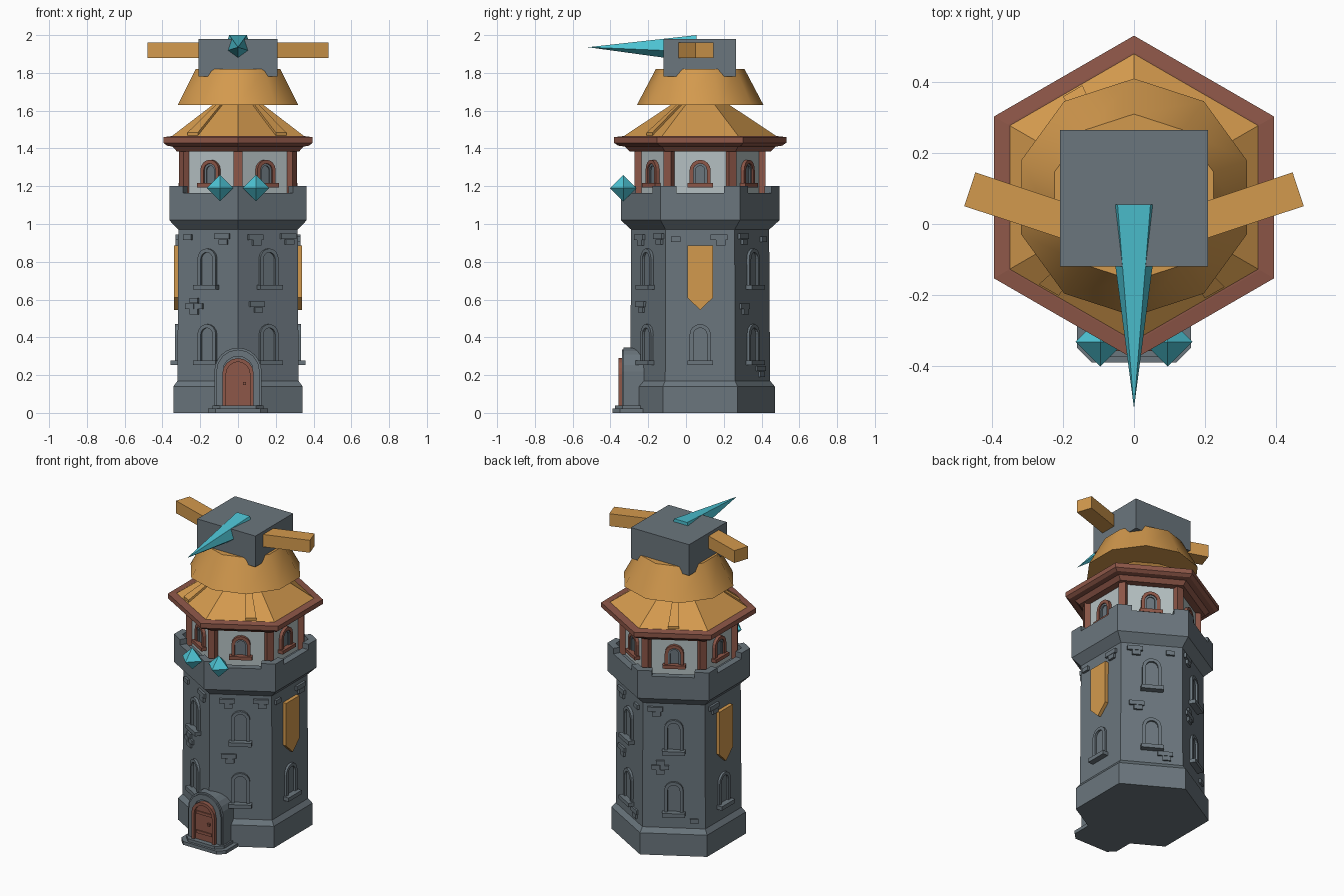
import bpy, bmesh, math
from mathutils import Matrix, Vector

if "Cube" in bpy.data.objects:
    bpy.data.objects.remove(bpy.data.objects["Cube"])

CY = 0.075  # tower axis offset
FACES = range(0, 360, 60)


def material(name, rgb):
    m = bpy.data.materials.new(name)
    m.use_nodes = True
    m.diffuse_color = (*rgb, 1)
    m.node_tree.nodes["Principled BSDF"].inputs["Base Color"].default_value = (*rgb, 1)
    return m


STONE = material("slate stone", (0.145, 0.18, 0.205))
WOOD = material("red brown wood", (0.27, 0.095, 0.065))
STRAW = material("golden straw", (0.65, 0.32, 0.075))
PLASTER = material("pale plaster", (0.46, 0.53, 0.54))
CRYSTAL = material("cyan crystal", (0.075, 0.55, 0.66))


def finish(name, bm, mat):
    bmesh.ops.recalc_face_normals(bm, faces=bm.faces)
    me = bpy.data.meshes.new(name)
    bm.to_mesh(me)
    bm.free()
    me.materials.append(mat)
    ob = bpy.data.objects.new(name, me)
    bpy.context.collection.objects.link(ob)
    return ob


def side(angle, depth=0.0):
    """Frame on a wall: x along the wall, y up, z outward."""
    a = math.radians(angle)
    n = Vector((math.cos(a), math.sin(a), 0))
    u = Vector((-n.y, n.x, 0))
    m = Matrix((u, Vector((0, 0, 1)), n)).transposed().to_4x4()
    m.translation = Vector((0, CY, 0)) + n * depth
    return m


def prism(bm, pts, d0, d1, m=Matrix()):
    lo = [bm.verts.new(m @ Vector((x, y, d0))) for x, y in pts]
    hi = [bm.verts.new(m @ Vector((x, y, d1))) for x, y in pts]
    bm.faces.new(lo[::-1])
    bm.faces.new(hi)
    for i in range(len(pts)):
        j = (i + 1) % len(pts)
        bm.faces.new((lo[i], lo[j], hi[j], hi[i]))


def rect(x, y, w, h):
    return [(x - w/2, y - h/2), (x + w/2, y - h/2), (x + w/2, y + h/2), (x - w/2, y + h/2)]


def arch(half, z0, z1, steps=8):
    arc = [(half * math.cos(math.pi * i / steps), z1 - half + half * math.sin(math.pi * i / steps))
           for i in range(steps + 1)]
    return [(half, z0)] + arc + [(-half, z0)]


def arch_frame(bm, half, z0, z1, band, depth, m):
    outer, inner = arch(half, z0, z1), arch(half - band, z0, z1 - band)
    for i in range(len(outer) - 1):
        prism(bm, [outer[i], outer[i + 1], inner[i + 1], inner[i]], -0.01, depth, m)


def lathe(name, rings, mat, sides=6):
    bm = bmesh.new()
    rows = []
    for r, z in rings:
        rows.append([bm.verts.new((r * math.cos(math.pi/2 + math.tau * i / sides),
                                   CY + r * math.sin(math.pi/2 + math.tau * i / sides), z))
                     for i in range(sides)])
    for a, b in zip(rows, rows[1:]):
        for i in range(sides):
            j = (i + 1) % sides
            bm.faces.new((a[i], a[j], b[j], b[i]))
    bm.faces.new(rows[0][::-1])
    bm.faces.new(rows[-1])
    return finish(name, bm, mat)


# Tower shaft with flared foot and gallery
lathe("tower_body", [(0.395, 0), (0.395, 0.14), (0.37, 0.17), (0.365, 0.97), (0.42, 1.02),
                     (0.42, 1.165), (0.37, 1.165), (0.37, 1.14)], STONE)

# Corner merlons
bm = bmesh.new()
for v in range(30, 390, 60):
    out = lambda r, a: Vector((r * math.cos(math.radians(a)), r * math.sin(math.radians(a))))
    o, i = out(0.42, v), out(0.37, v)
    e1, e2 = out(1, v + 120), out(1, v - 120)
    pts = [o + e1 * 0.085, o, o + e2 * 0.085, i + e2 * 0.06, i, i + e1 * 0.06]
    prism(bm, [(p.x, p.y + CY) for p in pts], 1.16, 1.2)
finish("parapet_merlons", bm, STONE)

# Upper room, corner posts and eaves
lathe("upper_room", [(0.325, 1.13), (0.325, 1.42)], PLASTER)
bm = bmesh.new()
for v in range(30, 390, 60):
    prism(bm, rect(0, 1.265, 0.046, 0.27), -0.025, 0.022, side(v, 0.325))
finish("corner_posts", bm, WOOD)
lathe("eaves", [(0.35, 1.385), (0.375, 1.385), (0.40, 1.41), (0.435, 1.415), (0.456, 1.43),
                (0.456, 1.46), (0.41, 1.465)], WOOD)

# Roof with a few raised planks
lathe("roof", [(0.412, 1.46), (0.02, 1.72)], STRAW)
bm = bmesh.new()
for angle, u in ((240, -0.08), (300, 0.065), (120, 0)):
    m = side(angle)
    verts = [m @ Vector(((u + s * 0.033) * f, 1.73 - 0.27 * f + h, 0.357 * f))
             for f in (0.97, 0.35) for s in (-1, 1) for h in (-0.01, 0.016)]
    bmesh.ops.convex_hull(bm, input=[bm.verts.new(p) for p in verts])
finish("roof_planks", bm, STRAW)

# Round hat tier
hat = lathe("hat_tier", [(0.335, 1.63), (0.235, 1.82)], STRAW, 10)
bpy.context.view_layer.objects.active = hat
hat.select_set(True)
bpy.ops.object.shade_smooth_by_angle(angle=math.radians(40))
hat.select_set(False)

# Head block and side arms
bm = bmesh.new()
prism(bm, rect(0, 0.073, 0.416, 0.385), 1.78, 1.98)
finish("head_block", bm, STONE)
for name, s in (("left_arm", 1), ("right_arm", -1)):
    bm = bmesh.new()
    m = Matrix.Translation((s * 0.463, 0.098, 0)) @ Matrix.Rotation(s * math.radians(18.4), 4, 'Z')
    prism(bm, rect(-s * 0.19, 0, 0.38, 0.1), 1.88, 1.96, m)
    finish(name, bm, STRAW)

# Beak: five-sided spike
bm = bmesh.new()
base = [bm.verts.new((0.079 * math.sin(math.tau * i / 5), 0.055,
                      1.936 - 0.079 * math.cos(math.tau * i / 5))) for i in range(5)]
tip = bm.verts.new((0, -0.52, 1.936))
bm.faces.new(base)
for i in range(5):
    bm.faces.new((base[i], base[(i + 1) % 5], tip))
finish("beak", bm, CRYSTAL)

# Eyes: octahedra
for name, s in (("left_eye", 1), ("right_eye", -1)):
    bm = bmesh.new()
    verts = [bm.verts.new((s * 0.095 + x, -0.332 + y, 1.19 + z))
             for k in (-0.07, 0.07) for x, y, z in ((k, 0, 0), (0, k, 0), (0, 0, k))]
    bmesh.ops.convex_hull(bm, input=verts)
    finish(name, bm, CRYSTAL)

# Wall windows in the shaft and the upper room
stone_w, wood_w, panes = bmesh.new(), bmesh.new(), bmesh.new()
for a in FACES:
    m = side(a, 0.317)
    for z in ((0.27,) if a in (0, 180) else (0.27, 0.67)):
        arch_frame(stone_w, 0.056, z, z + 0.2, 0.02, 0.016, m)
        prism(stone_w, rect(0, z - 0.005, 0.135, 0.025), -0.01, 0.04, m)
        prism(stone_w, arch(0.036, z, z + 0.18), -0.01, 0.003, m)
    m = side(a, 0.2815)
    arch_frame(wood_w, 0.056, 1.2, 1.34, 0.02, 0.02, m)
    prism(wood_w, rect(0, 1.205, 0.135, 0.022), -0.01, 0.034, m)
    arch_frame(panes, 0.036, 1.2, 1.32, 0.012, 0.012, m)
    prism(panes, arch(0.025, 1.2, 1.31), -0.01, 0.004, m)
finish("shaft_windows", stone_w, STONE)
finish("room_window_frames", wood_w, WOOD)
finish("room_window_panes", panes, STONE)

# Hanging banners
bm = bmesh.new()
for a in (0, 180):
    prism(bm, [(-0.068, 0.61), (0, 0.545), (0.068, 0.61), (0.068, 0.885), (-0.068, 0.885)],
          -0.005, 0.024, side(a, 0.316))
finish("banners", bm, STRAW)

# Loose raised bricks
CROSS = ((0, 0.03), (-0.027, 0), (0.027, 0), (0, -0.03))
PAIR = ((-0.02, 0.015), (0.02, 0.015), (0.008, -0.015))
ONE = ((0, 0),)
bricks = [(240, 0.09, 0.92, PAIR), (240, -0.08, 0.565, CROSS), (240, -0.12, 0.93, ONE),
          (300, -0.08, 0.915, PAIR), (300, 0.12, 0.92, PAIR), (300, -0.07, 0.56, PAIR),
          (0, 0.1, 0.915, PAIR), (0, -0.13, 0.92, ONE), (180, -0.1, 0.915, PAIR),
          (60, -0.1, 0.92, PAIR), (60, 0.11, 0.92, ONE), (60, -0.09, 0.55, PAIR),
          (60, 0.08, 0.22, PAIR), (120, -0.08, 0.56, CROSS), (120, 0.12, 0.22, ONE),
          (120, -0.11, 0.92, PAIR)]
bm = bmesh.new()
for a, u, z, pattern in bricks:
    for du, dz in pattern:
        prism(bm, rect(u + du, z + dz, 0.05, 0.028), -0.01, 0.014, side(a, 0.317))
finish("raised_bricks", bm, STONE)

# Doorway with steps
door = side(270)
bm = bmesh.new()
prism(bm, arch(0.125, 0, 0.345, 12), 0.2, 0.405, door)
arch_frame(bm, 0.115, 0.03, 0.335, 0.035, 0.415, door)
for w, y, h in ((0.16, -0.39, 0.022), (0.135, -0.375, 0.04)):
    prism(bm, [(-w, -0.2), (-w, y + 0.04), (-w + 0.04, y), (w - 0.04, y), (w, y + 0.04), (w, -0.2)], 0, h)
finish("door_surround", bm, STONE)
bm = bmesh.new()
arch_frame(bm, 0.083, 0.04, 0.29, 0.02, 0.433, door)
prism(bm, arch(0.063, 0.04, 0.27), 0.38, 0.419, door)
for z in (0.09, 0.215):
    prism(bm, rect(0, z, 0.11, 0.018), 0.4, 0.426, door)
prism(bm, rect(0.035, 0.155, 0.016, 0.016), 0.4, 0.432, door)
finish("door", bm, WOOD)
